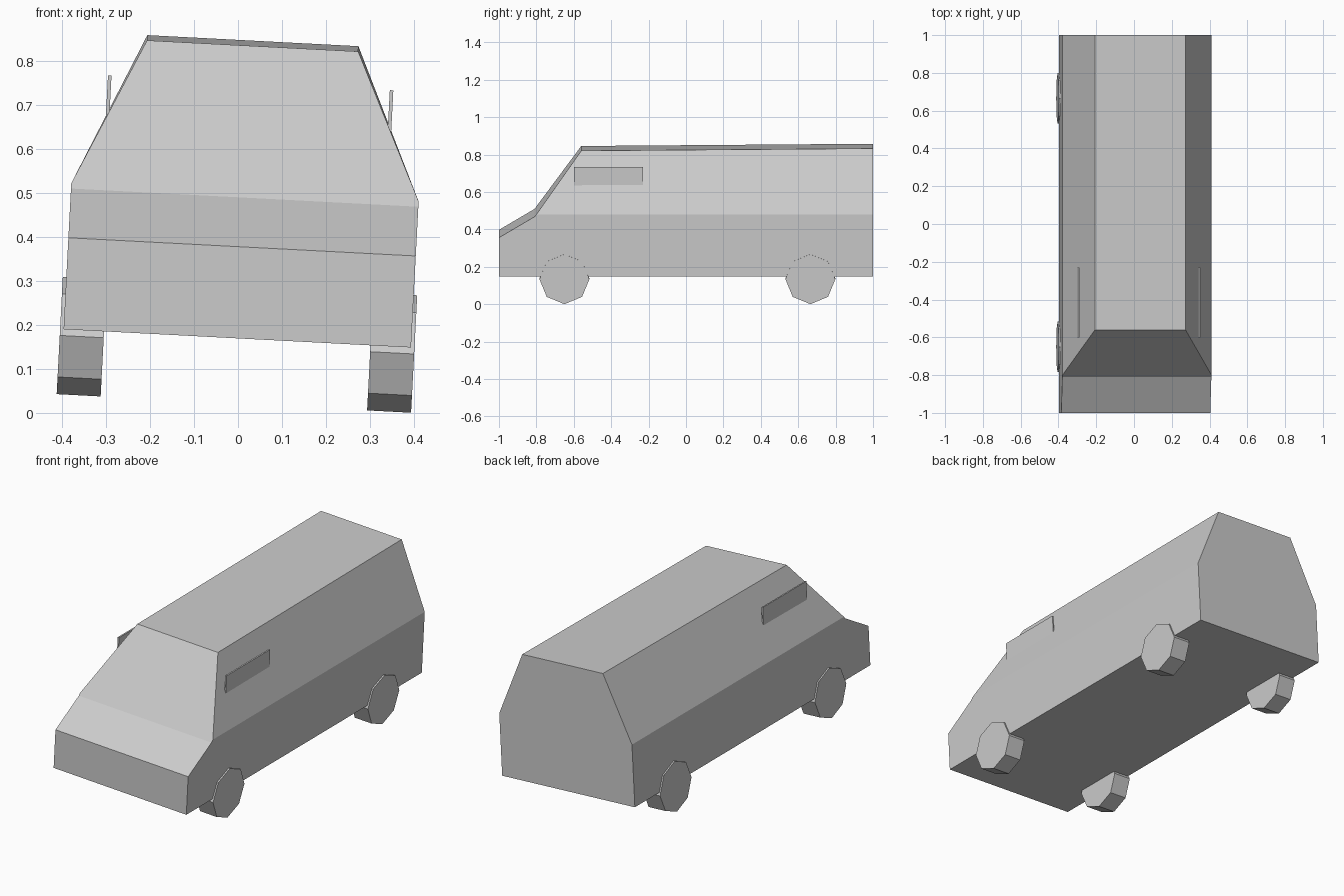
import bpy
import bmesh
from math import radians
from mathutils import Matrix

if "Cube" in bpy.data.objects:
    bpy.data.objects.remove(bpy.data.objects["Cube"], do_unlink=True)

# The whole van leans slightly towards its left side
LEAN = Matrix.Rotation(radians(3), 4, 'Y') @ Matrix.Translation((-0.0105, 0, 0))

grey = bpy.data.materials.new("plain_grey")
grey.use_nodes = True
grey.diffuse_color = (0.6, 0.6, 0.6, 1)
grey.node_tree.nodes["Principled BSDF"].inputs["Base Color"].default_value = (0.6, 0.6, 0.6, 1)


def finish(name, bm):
    bmesh.ops.recalc_face_normals(bm, faces=bm.faces)
    bm.transform(LEAN)
    mesh = bpy.data.meshes.new(name)
    bm.to_mesh(mesh)
    bm.free()
    mesh.materials.append(grey)
    obj = bpy.data.objects.new(name, mesh)
    bpy.context.scene.collection.objects.link(obj)
    return obj


# Body: one side's corner points (half width, y, z), mirrored and bridged
WIDE, ROOF = 0.395, 0.24
corners = {
    "floor_front": (WIDE, -1, 0.169),
    "nose": (WIDE, -1, 0.377),
    "cowl": (WIDE, -0.81, 0.489),
    "belt_front": (WIDE, -0.80, 0.501),
    "roof_front": (ROOF, -0.56, 0.834),
    "roof_back": (ROOF, 1, 0.846),
    "belt_back": (WIDE, 1, 0.501),
    "floor_back": (WIDE, 1, 0.169),
}
bm = bmesh.new()
left = {k: bm.verts.new(p) for k, p in corners.items()}
right = {k: bm.verts.new((-x, y, z)) for k, (x, y, z) in corners.items()}

# Flat sides: upright lower panel and inward-leaning upper panel
for side in (left, right):
    bm.faces.new([side[k] for k in ("floor_front", "nose", "cowl", "belt_front", "belt_back", "floor_back")])
    bm.faces.new([side[k] for k in ("belt_front", "roof_front", "roof_back", "belt_back")])

# Panels across the body: nose, bonnet, windscreen, roof, back, floor
for strip in (("floor_front", "nose"), ("nose", "cowl"), ("cowl", "belt_front", "roof_front"),
              ("roof_front", "roof_back"), ("roof_back", "belt_back", "floor_back"),
              ("floor_back", "floor_front")):
    bm.faces.new([left[k] for k in strip] + [right[k] for k in reversed(strip)])
finish("body", bm)

# Wheels and side plates
for side, sign in (("left", 1), ("right", -1)):
    for end, y in (("front", -0.65), ("back", 0.665)):
        bm = bmesh.new()
        place = Matrix.Translation((sign * 0.353, y, 0.1545)) @ Matrix.Rotation(radians(90), 4, 'Y')
        bmesh.ops.create_cone(bm, cap_ends=True, segments=8, radius1=0.1335,
                              radius2=0.1335, depth=0.1, matrix=place)
        finish(f"{end}_{side}_wheel", bm)

    bm = bmesh.new()
    place = Matrix.Translation((sign * 0.3205, -0.415, 0.70)) @ Matrix.Diagonal((0.008, 0.37, 0.10, 1))
    bmesh.ops.create_cube(bm, size=1, matrix=place)
    finish(f"{side}_side_plate", bm)
